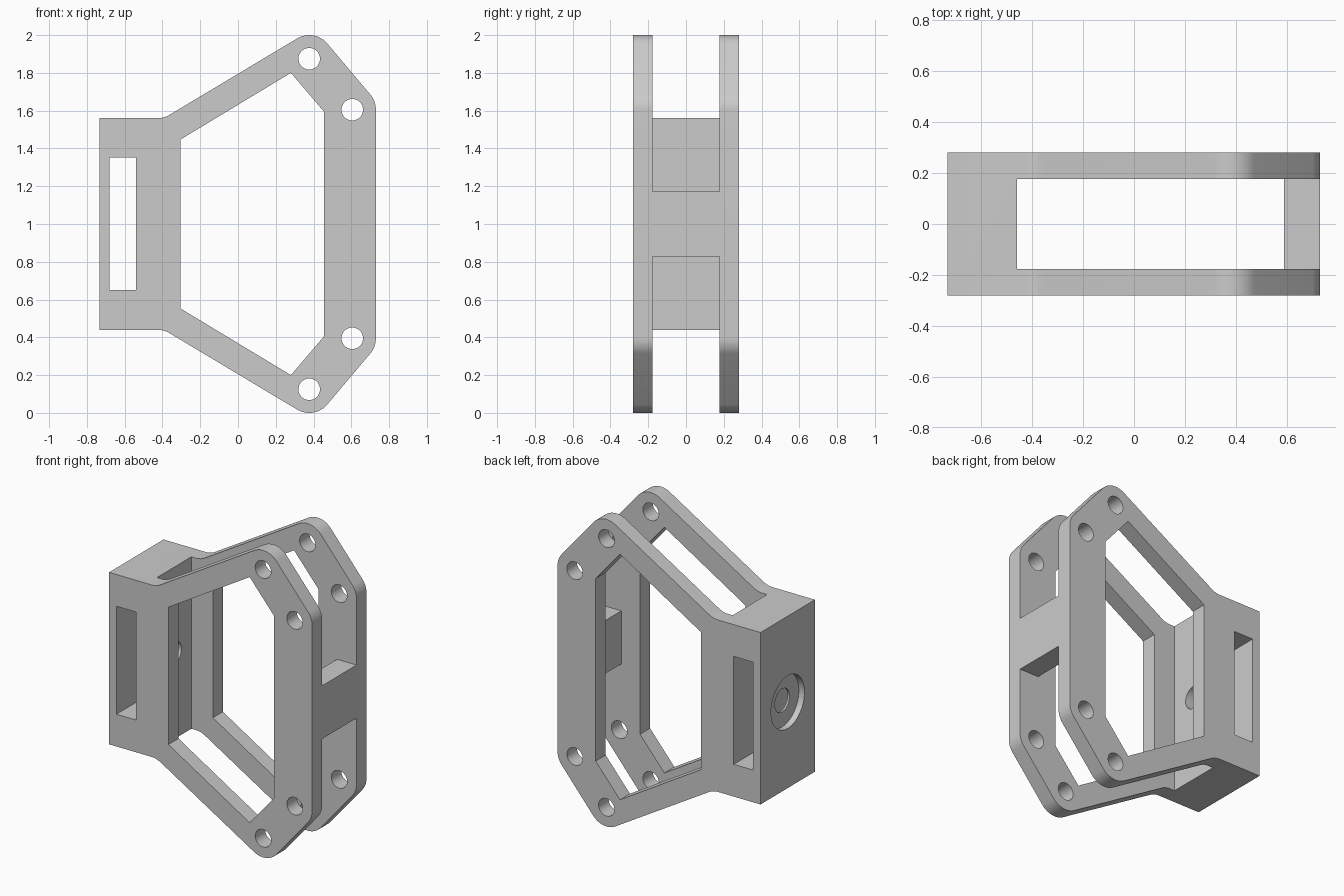
import bpy
import bmesh
from math import cos, sin, radians
from mathutils import Matrix, Vector

if "Cube" in bpy.data.objects:
    bpy.data.objects.remove(bpy.data.objects["Cube"], do_unlink=True)

grey = bpy.data.materials.new("plain grey")
grey.use_nodes = True
colour = (0.6, 0.6, 0.6, 1)
grey.diffuse_color = colour
grey.node_tree.nodes["Principled BSDF"].inputs["Base Color"].default_value = colour


def finish(name, bm):
    bmesh.ops.recalc_face_normals(bm, faces=bm.faces)
    mesh = bpy.data.meshes.new(name)
    bm.to_mesh(mesh)
    bm.free()
    mesh.materials.append(grey)
    obj = bpy.data.objects.new(name, mesh)
    bpy.context.collection.objects.link(obj)
    return obj


def prism(name, half, depth):
    """Extrude an upper half outline, mirrored about z = 1, along y."""
    points = half + [(x, 2 - z) for x, z in reversed(half)]
    bm = bmesh.new()
    face = bm.faces.new([bm.verts.new((x, -depth, z)) for x, z in points])
    new = bmesh.ops.extrude_face_region(bm, geom=[face])["geom"]
    verts = [v for v in new if isinstance(v, bmesh.types.BMVert)]
    bmesh.ops.translate(bm, vec=(0, 2 * depth, 0), verts=verts)
    return finish(name, bm)


def box(name, x0, x1, depth, z0, z1):
    bm = bmesh.new()
    bmesh.ops.create_cube(bm, size=1)
    bmesh.ops.scale(bm, vec=(x1 - x0, 2 * depth, z1 - z0), verts=bm.verts)
    bmesh.ops.translate(bm, vec=((x0 + x1) / 2, 0, (z0 + z1) / 2), verts=bm.verts)
    return finish(name, bm)


def cylinder(name, centre, radius, length, axis):
    bm = bmesh.new()
    turn = Vector((0, 0, 1)).rotation_difference(Vector(axis)).to_matrix().to_4x4()
    bmesh.ops.create_cone(bm, cap_ends=True, segments=48, radius1=radius, radius2=radius,
                          depth=length, matrix=Matrix.Translation(centre) @ turn)
    return finish(name, bm)


def arc(cx, cz, r, start, end, steps):
    angles = [radians(start + (end - start) * i / steps) for i in range(steps + 1)]
    return [(cx + r * cos(a), cz + r * sin(a)) for a in angles]


# Outer frame silhouette: rear block, fillet, sloped arm and two rounded corners
pivots = [(0.377, 1.875), (0.605, 1.605)]
outline = [(-0.733, 1.56)]
outline += arc(-0.427, 1.685, 0.125, -90, -59, 6)
outline += arc(*pivots[0], 0.125, 121, 40, 12)
outline += arc(*pivots[1], 0.125, 40, 0, 8)
frame = prism("bracket_frame", outline, 0.28)

# Central window, the gap between the plates, and the slot in the block
cutters = [
    prism("window_cutter", [(-0.305, 1.447), (0.28, 1.80), (0.455, 1.595)], 0.5),
    box("gap_cutter", -0.46, 0.59, 0.177, -0.5, 2.5),
    box("upper_gap_cutter", 0.5, 1, 0.177, 1.173, 2.6),
    box("lower_gap_cutter", 0.5, 1, 0.177, -0.6, 0.827),
    box("slot_cutter", -0.68, -0.54, 0.5, 0.65, 1.353),
    cylinder("recess_cutter", (-0.793, 0, 1), 0.172, 0.2, (1, 0, 0)),
    cylinder("bore_cutter", (-0.6, 0, 1), 0.075, 0.5, (1, 0, 0)),
]
# Bolt holes through both plates
for x, z in pivots:
    for height in (z, 2 - z):
        cutters.append(cylinder("bolt_hole_cutter", (x, 0, height), 0.057, 1, (0, 1, 0)))

bpy.context.view_layer.objects.active = frame
for cutter in cutters:
    cut = frame.modifiers.new("cut", "BOOLEAN")
    cut.operation = "DIFFERENCE"
    cut.solver = "EXACT"
    cut.object = cutter
    bpy.ops.object.modifier_apply(modifier=cut.name)
    bpy.data.objects.remove(cutter, do_unlink=True)

# Smooth the rounded corners and holes, keep the machined edges sharp
bpy.ops.object.select_all(action="DESELECT")
frame.select_set(True)
bpy.ops.object.shade_smooth_by_angle(angle=radians(25))
